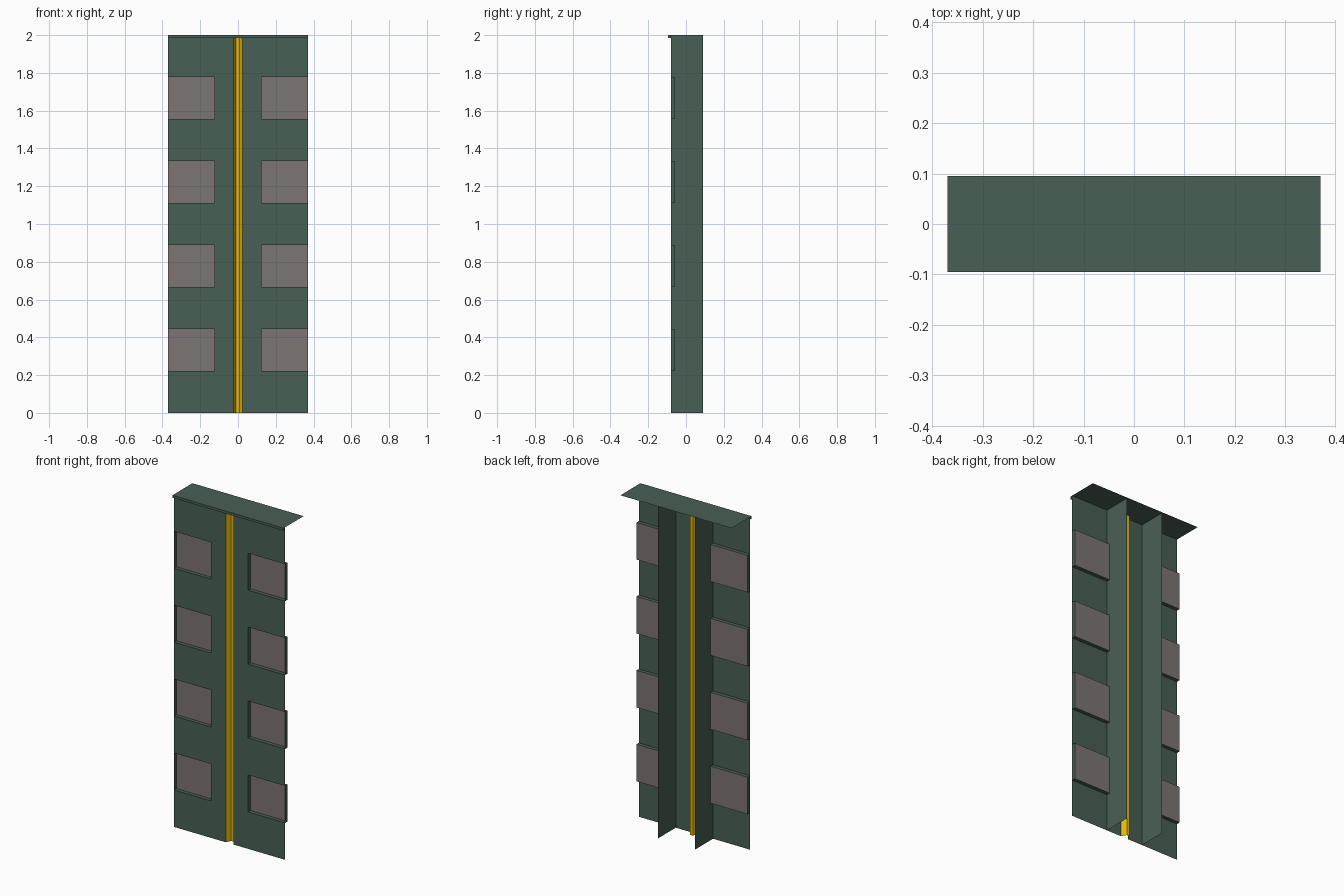
import bpy, bmesh

if "Cube" in bpy.data.objects:
    bpy.data.objects.remove(bpy.data.objects["Cube"])

W, H = 0.37, 2.0             # half width, height
FRONT, FLOOR, BACK = -0.08, -0.057, 0.09
RIB, CAP, LIP = 0.124, 0.095, 0.015
STEP = H / 9                 # windows alternate with solid bands


def material(name, rgb):
    m = bpy.data.materials.new(name)
    m.diffuse_color = (*rgb, 1)
    m.use_nodes = True
    m.node_tree.nodes["Principled BSDF"].inputs["Base Color"].default_value = m.diffuse_color
    return m


green = material("green_metal", (0.066, 0.115, 0.091))
grey = material("warm_grey", (0.20, 0.178, 0.172))
yellow = material("yellow_paint", (0.80, 0.50, 0.003))


def sheet(name, quads, mat, mirror=False):
    """Object made of separate quads, welded together, optionally mirrored in x."""
    bm = bmesh.new()
    for q in quads:
        bm.faces.new([bm.verts.new(p) for p in q])
    bmesh.ops.remove_doubles(bm, verts=bm.verts, dist=1e-5)
    me = bpy.data.meshes.new(name)
    bm.to_mesh(me)
    bm.free()
    me.materials.append(mat)
    ob = bpy.data.objects.new(name, me)
    bpy.context.collection.objects.link(ob)
    if mirror:
        ob.modifiers.new("mirror", 'MIRROR').use_clip = True
    return ob


def rise(profile, z0, z1):
    """Extrude an (x, y) profile upward."""
    return [[(ax, ay, z0), (bx, by, z0), (bx, by, z1), (ax, ay, z1)]
            for (ax, ay), (bx, by) in zip(profile, profile[1:])]


def across(profile, x0, x1):
    """Extrude a (y, z) profile along x."""
    return [[(x0, ay, az), (x1, ay, az), (x1, by, bz), (x0, by, bz)]
            for (ay, az), (by, bz) in zip(profile, profile[1:])]


# Front skin: plain strip beside the groove, solid bands and recess walls
skin = rise([(0.025, FRONT), (RIB, FRONT)], 0, H)
windows = []
for k in range(9):
    z0, z1 = k * STEP, (k + 1) * STEP
    if k % 2 == 0:
        skin += rise([(RIB, FRONT), (W, FRONT)], z0, z1)
    else:
        skin += across([(FRONT, z0), (FLOOR, z0)], RIB, W)
        skin += across([(FLOOR, z1), (FRONT, z1)], RIB, W)
        skin += rise([(W, FRONT), (W, FLOOR)], z0, z1)
        windows += rise([(RIB, FLOOR), (W, FLOOR)], z0, z1)
sheet("front_panel", skin, green, mirror=True)
sheet("recess_panels", windows, grey, mirror=True)

# Two ribs running up the back
sheet("back_ribs", rise([(RIB, FRONT), (RIB, BACK)], 0, H), green, mirror=True)

# Yellow trapezoid groove in the middle
groove = [(-0.025, FRONT), (-0.010, -0.05), (0.008, -0.05), (0.025, FRONT)]
sheet("centre_groove", rise(groove, 0, H), yellow)

# Top plate with a short lip folded down over the front
lip = [(FRONT, H - LIP), (-CAP, H - LIP), (-CAP, H), (CAP, H)]
top = across(lip, -W, W)
top += [[(W, -CAP, H - LIP), (W, FRONT, H - LIP), (W, FRONT, H), (W, -CAP, H)],
        [(-W, -CAP, H), (-W, FRONT, H), (-W, FRONT, H - LIP), (-W, -CAP, H - LIP)]]
sheet("top_plate", top, green)
